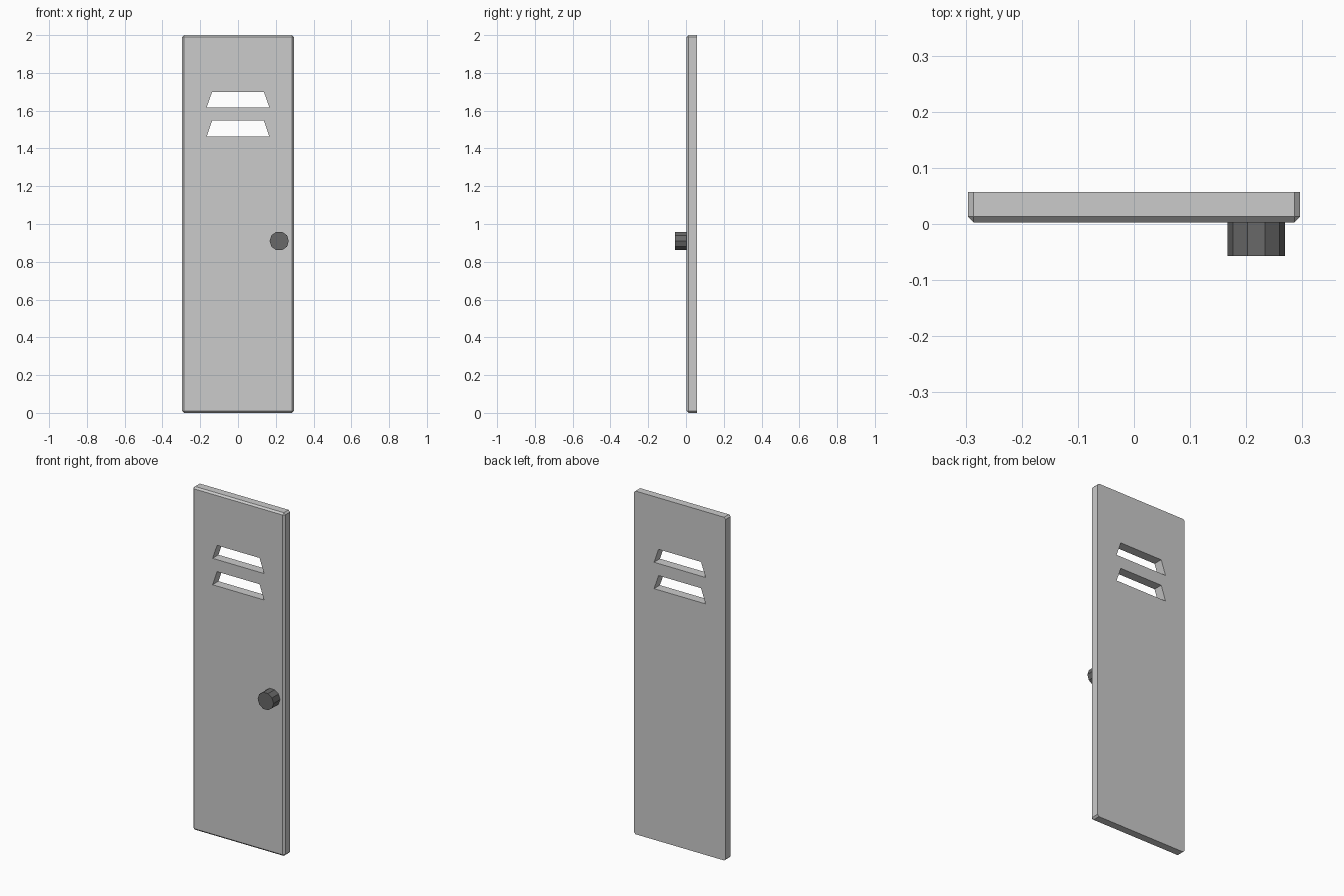
import bpy, bmesh, math
from mathutils import Matrix

if "Cube" in bpy.data.objects:
    bpy.data.objects.remove(bpy.data.objects["Cube"])

FRONT, BACK = 0.003, 0.057   # panel thickness range in y
HALF_W, HEIGHT = 0.296, 2.0


def add_object(name, bm):
    bmesh.ops.recalc_face_normals(bm, faces=bm.faces)
    mesh = bpy.data.meshes.new(name)
    bm.to_mesh(mesh)
    bm.free()
    obj = bpy.data.objects.new(name, mesh)
    bpy.context.collection.objects.link(obj)
    return obj


# Door panel: box chamfered on every edge except the back rim
bm = bmesh.new()
bmesh.ops.create_cube(bm, size=1, matrix=(
    Matrix.Translation((0, (FRONT + BACK) / 2, HEIGHT / 2))
    @ Matrix.Diagonal((2 * HALF_W, BACK - FRONT, HEIGHT, 1))))
edges = [e for e in bm.edges if min(v.co.y for v in e.verts) < BACK - 0.001]
bmesh.ops.bevel(bm, geom=edges, offset=0.01, segments=1, affect='EDGES')
panel = add_object("door_panel", bm)

# Vent slots: trapezoid prisms cut straight through the panel
for i, (low, high) in enumerate([(1.617, 1.70), (1.463, 1.547)]):
    bm = bmesh.new()
    outline = [(-0.166, low), (0.166, low), (0.137, high), (-0.137, high)]
    face = bm.faces.new([bm.verts.new((x, -0.05, z)) for x, z in outline])
    ext = bmesh.ops.extrude_face_region(bm, geom=[face])
    bmesh.ops.translate(bm, vec=(0, 0.2, 0), verts=[
        g for g in ext["geom"] if isinstance(g, bmesh.types.BMVert)])
    cutter = add_object(f"vent_cutter_{i + 1}", bm)
    cutter.hide_render = True
    mod = panel.modifiers.new("vent", 'BOOLEAN')
    mod.operation = 'DIFFERENCE'
    mod.solver = 'EXACT'
    mod.object = cutter
    bpy.context.view_layer.objects.active = panel
    bpy.ops.object.modifier_apply(modifier=mod.name)
    bpy.data.objects.remove(cutter)

# Knob: ten-sided dark cylinder on the front
bpy.ops.mesh.primitive_cylinder_add(
    vertices=10, radius=0.051, depth=0.06,
    location=(0.218, -0.027, 0.91),
    rotation=(math.pi / 2, math.radians(90), 0))
knob = bpy.context.object
knob.name = "knob"
dark = bpy.data.materials.new("dark_grey")
dark.diffuse_color = (0.14, 0.14, 0.14, 1)
dark.use_nodes = True
dark.node_tree.nodes["Principled BSDF"].inputs["Base Color"].default_value = dark.diffuse_color
knob.data.materials.append(dark)
